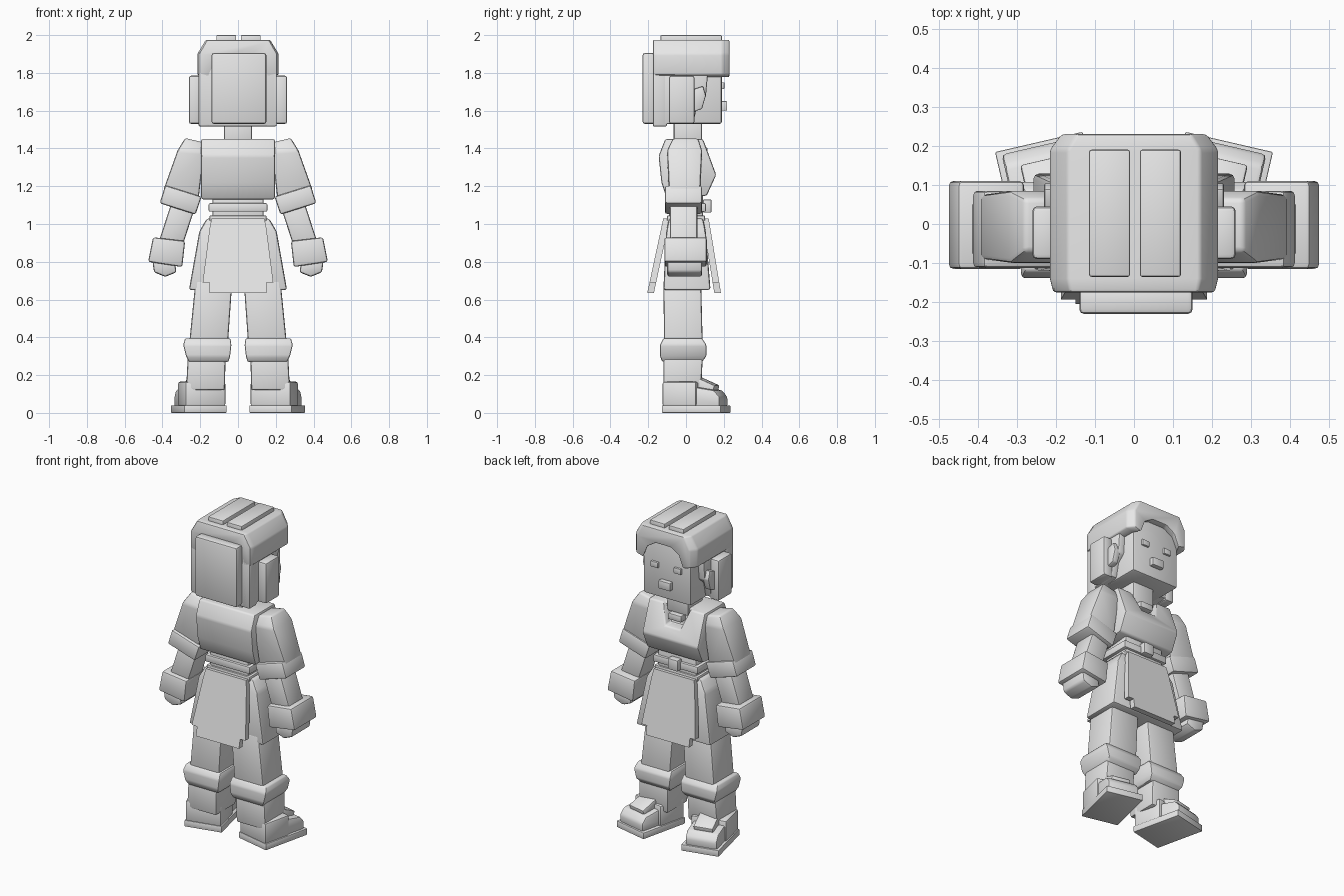
import bpy, bmesh, math
from mathutils import Matrix, Vector

grey = bpy.data.materials.new("plain_grey")
grey.diffuse_color = (0.8, 0.8, 0.8, 1)
FOOT = Matrix.Translation((0.2075, 0.054, 0)) @ Matrix.Rotation(math.radians(-13), 4, 'Z')


def build(name, rings, bevel=0.012, side=1, matrix=None, cut=None):
    """Skin matching rings of points into a closed solid, optionally cut, then soften its edges."""
    bm = bmesh.new()
    loops = []
    for ring in rings:
        pts = [Vector(p) for p in ring]
        if matrix:
            pts = [matrix @ p for p in pts]
        loops.append([bm.verts.new((p.x * side, p.y, p.z)) for p in pts])
    n = len(loops[0])
    for a, b in zip(loops, loops[1:]):
        for i in range(n):
            j = (i + 1) % n
            bm.faces.new((a[i], a[j], b[j], b[i]))
    bm.faces.new(loops[0][::-1])
    bm.faces.new(loops[-1])
    bmesh.ops.recalc_face_normals(bm, faces=bm.faces)
    mesh = bpy.data.meshes.new(name)
    bm.to_mesh(mesh)
    bm.free()
    mesh.materials.append(grey)
    ob = bpy.data.objects.new(name, mesh)
    bpy.context.collection.objects.link(ob)
    bpy.ops.object.select_all(action='DESELECT')
    ob.select_set(True)
    bpy.context.view_layer.objects.active = ob
    if cut:
        mod = ob.modifiers.new("cut", 'BOOLEAN')
        mod.operation = 'DIFFERENCE'
        mod.object = cut
        bpy.ops.object.modifier_apply(modifier=mod.name)
        bpy.data.objects.remove(cut)
    if bevel:
        bm = bmesh.new()
        bm.from_mesh(ob.data)
        edges = [e for e in bm.edges if e.calc_face_angle(0) > 0.3]
        bmesh.ops.bevel(bm, geom=edges, offset=bevel, segments=2, profile=0.5,
                        affect='EDGES', clamp_overlap=True)
        bm.to_mesh(ob.data)
        bm.free()
    bpy.ops.object.shade_smooth_by_angle(angle=math.radians(35))
    return ob


def loft(name, sections, **kw):
    """Stack of rectangles: (z, x0, x1, y0, y1)."""
    return build(name, [[(a, c, z), (b, c, z), (b, d, z), (a, d, z)]
                        for z, a, b, c, d in sections], **kw)


def box(name, x0, x1, y0, y1, z0, z1, **kw):
    return loft(name, [(z0, x0, x1, y0, y1), (z1, x0, x1, y0, y1)], **kw)


def prism_y(name, pts, y0, y1, **kw):
    return build(name, [[(x, y, z) for x, z in pts] for y in (y0, y1)], **kw)


def prism_x(name, pts, x0, x1, **kw):
    return build(name, [[(x, y, z) for y, z in pts] for x in (x0, x1)], **kw)


# Head and face
box("head", -0.165, 0.165, -0.14, 0.19, 1.53, 1.93)
box("mouth", -0.04, 0.04, 0.18, 0.218, 1.60, 1.65, bevel=0.003)
box("neck", -0.075, 0.075, -0.065, 0.085, 1.40, 1.56)

# Hair crown with an arched fringe, top strips and rear panels
half = [(0.06, 1.885), (0.125, 1.85), (0.16, 1.775), (0.215, 1.79), (0.215, 1.90), (0.17, 1.975)]
arch = half + [(-x, z) for x, z in reversed(half)]
build("hair_crown", [[(x * k, y, z) for x, z in arch]
                     for y, k in ((-0.175, 0.96), (-0.14, 1), (0.19, 1), (0.23, 0.86))], bevel=0.008)
box("hair_back", -0.21, 0.205, -0.175, -0.10, 1.515, 1.91)
box("hair_back_panel", -0.14, 0.15, -0.23, -0.165, 1.53, 1.905)
box("hair_top_strip_left", -0.115, -0.01, -0.135, 0.19, 1.95, 2.0, bevel=0.006)
box("hair_top_strip_right", 0.015, 0.12, -0.135, 0.19, 1.95, 2.0, bevel=0.006)

# Torso with a neckline notch
notch = prism_y("neckline_cutter", [(-0.11, 1.5), (0.11, 1.5), (0.05, 1.33), (-0.05, 1.33)],
                0.07, 0.25, bevel=0)
notch.hide_render = True
prism_x("torso", [(-0.11, 1.45), (0.09, 1.45), (0.16, 1.26), (0.11, 1.15), (-0.10, 1.13),
                  (-0.13, 1.22), (-0.145, 1.36)], -0.195, 0.195, bevel=0.014, cut=notch)
box("neck_pendant", -0.045, 0.045, 0.06, 0.115, 1.365, 1.405, bevel=0.006)

# Waist and belt
box("waist", -0.135, 0.135, -0.09, 0.09, 0.98, 1.17)
box("belt", -0.155, 0.155, -0.105, 0.105, 1.065, 1.11, bevel=0.006)
box("lower_belt", -0.15, 0.15, -0.10, 0.10, 1.015, 1.045, bevel=0.005)
box("buckle", -0.035, 0.035, 0.09, 0.135, 1.06, 1.13, bevel=0.007)

# Skirt with hanging front and back flaps
loft("skirt", [(0.65, -0.26, 0.26, -0.12, 0.13), (0.96, -0.205, 0.205, -0.105, 0.105),
               (1.03, -0.165, 0.165, -0.09, 0.09)], bevel=0.014)
for name, s, out in (("back_flap", -1, 0.205), ("front_flap", 1, 0.185)):
    rows = []
    for z, hw in ((0.635, 0.15), (0.69, 0.15), (0.691, 0.187), (0.98, 0.15), (1.03, 0.14)):
        y = out + (0.12 - out) * (z - 0.635) / 0.395
        rows.append((z, -hw, hw, *sorted((s * y, s * (y - 0.035)))))
    loft(name, rows, bevel=0)

for label, s in (("right", 1), ("left", -1)):
    # Face and hair details
    box(label + "_eye", 0.055, 0.105, 0.18, 0.203, 1.715, 1.75, side=s, bevel=0.003)
    prism_x(label + "_side_hair", [(-0.175, 1.515), (-0.09, 1.53), (0.04, 1.54), (0.06, 1.63),
                                   (0.105, 1.67), (0.12, 1.84), (-0.175, 1.84)],
            0.15, 0.205, side=s, bevel=0.008)
    box(label + "_ear_pad", 0.195, 0.26, -0.09, 0.045, 1.53, 1.785, side=s)
    prism_x(label + "_side_lock", [(0.03, 1.59), (0.085, 1.61), (0.105, 1.68), (0.09, 1.73),
                                   (0.03, 1.71)], 0.19, 0.23, side=s, bevel=0.006)

    # Arm
    build(label + "_upper_arm", [
        [(x, y, z) for x, y, z in ((0.175, -0.07, 1.43), (0.28, -0.07, 1.455),
                                   (0.28, 0.065, 1.455), (0.175, 0.065, 1.43))],
        [(0.18, -0.10, 1.38), (0.32, -0.10, 1.39), (0.32, 0.085, 1.39), (0.18, 0.085, 1.38)],
        [(0.21, -0.09, 1.12), (0.395, -0.09, 1.18), (0.395, 0.075, 1.18), (0.21, 0.075, 1.12)],
    ], side=s)
    prism_y(label + "_sleeve_cuff", [(0.385, 1.205), (0.415, 1.11), (0.225, 1.05), (0.193, 1.145)],
            -0.112, 0.085, side=s)
    prism_y(label + "_forearm", [(0.35, 1.12), (0.425, 0.89), (0.295, 0.88), (0.23, 1.08)],
            -0.085, 0.06, side=s)
    prism_y(label + "_wrist_cuff", [(0.45, 0.93), (0.476, 0.80), (0.295, 0.772), (0.28, 0.91)],
            -0.115, 0.11, side=s)
    prism_y(label + "_hand", [(0.455, 0.82), (0.445, 0.745), (0.385, 0.72), (0.325, 0.745),
                              (0.335, 0.80)], -0.10, 0.085, side=s)

    # Leg
    loft(label + "_upper_leg", [(0.30, 0.058, 0.265, -0.115, 0.09),
                                (0.70, 0.03, 0.225, -0.12, 0.08)], side=s)
    loft(label + "_knee_cuff", [(0.27, 0.05, 0.26, -0.125, 0.085), (0.30, 0.042, 0.275, -0.138, 0.108),
                                (0.36, 0.035, 0.29, -0.138, 0.108), (0.395, 0.04, 0.28, -0.12, 0.085)],
         side=s, bevel=0.008)
    loft(label + "_lower_leg", [(0.12, 0.07, 0.275, -0.12, 0.08), (0.32, 0.065, 0.265, -0.12, 0.09)],
         side=s)

    # Foot, turned outward
    box(label + "_ankle_cuff", -0.11, 0.11, -0.16, 0.025, 0.035, 0.165, side=s, matrix=FOOT)
    prism_x(label + "_shoe", [(-0.14, 0.03), (0.15, 0.03), (0.15, 0.085), (0.12, 0.12),
                              (0.03, 0.135), (-0.14, 0.14)], -0.095, 0.1, side=s, matrix=FOOT)
    prism_x(label + "_shoe_tongue", [(-0.01, 0.12), (0.10, 0.10), (0.115, 0.145), (-0.01, 0.2)],
            -0.06, 0.06, side=s, matrix=FOOT, bevel=0.008)
    box(label + "_sole", -0.115, 0.115, -0.16, 0.16, 0.0, 0.04, side=s, matrix=FOOT, bevel=0.004)
